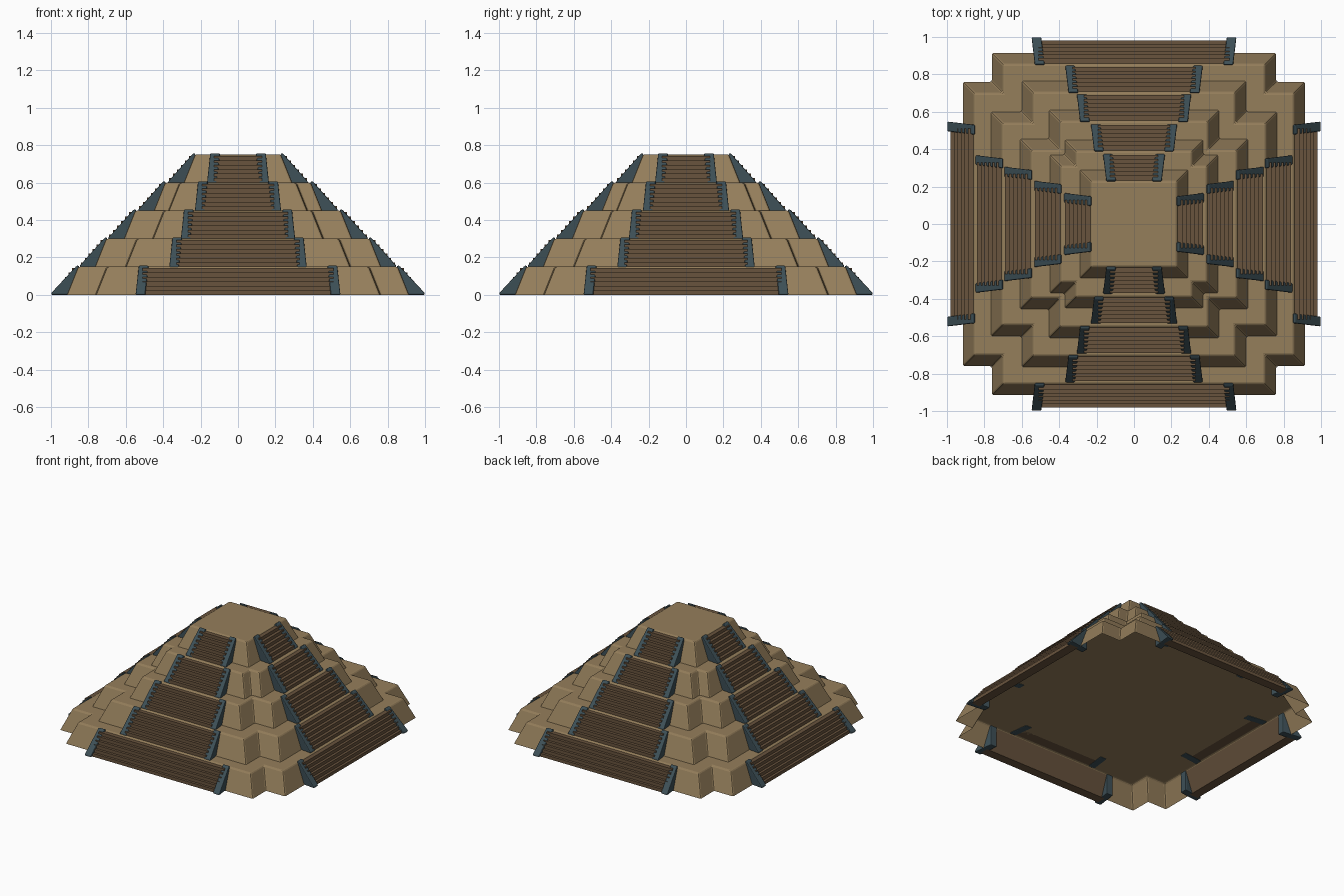
import bpy, bmesh, math
from mathutils import Matrix

if "Cube" in bpy.data.objects:
    bpy.data.objects.remove(bpy.data.objects["Cube"])

H = 0.15          # height of one tier
INSET = 0.06      # how far tier walls lean inward
STEPS = 6


def material(name, rgb):
    m = bpy.data.materials.new(name)
    m.diffuse_color = (*rgb, 1)
    m.use_nodes = True
    m.node_tree.nodes["Principled BSDF"].inputs["Base Color"].default_value = m.diffuse_color
    return m


SAND = material("sandstone", (0.30, 0.21, 0.105))
BROWN = material("brown steps", (0.14, 0.087, 0.047))
TEAL = material("slate teal", (0.047, 0.08, 0.095))


def finish(name, bm, mat, bevel=0, segments=2):
    bmesh.ops.recalc_face_normals(bm, faces=bm.faces)
    me = bpy.data.meshes.new(name)
    bm.to_mesh(me)
    bm.free()
    me.materials.append(mat)
    ob = bpy.data.objects.new(name, me)
    bpy.context.collection.objects.link(ob)
    if bevel:
        mod = ob.modifiers.new("bevel", 'BEVEL')
        mod.width, mod.segments = bevel, segments
        mod.limit_method = 'ANGLE'
    return ob


def outline(a, n):
    """Square of half size a with its corners notched back to n."""
    corner = [(a, a)] if a == n else [(a, n), (n, n), (n, a)]
    pts = []
    for k in range(4):
        c, s = round(math.cos(k * math.pi / 2)), round(math.sin(k * math.pi / 2))
        pts += [(x * c - y * s, x * s + y * c) for x, y in corner]
    return pts


def tier(i, a, n):
    """Leaning walls and flat top, open underneath."""
    bm = bmesh.new()
    z = i * H
    lo = [bm.verts.new((x, y, z)) for x, y in outline(a, n)]
    hi = [bm.verts.new((x, y, z + H)) for x, y in outline(a - INSET, n - INSET)]
    for k in range(len(lo)):
        j = (k + 1) % len(lo)
        bm.faces.new((lo[k], lo[j], hi[j], hi[k]))
    bm.faces.new(hi)
    finish(f"tier_{i + 1}", bm, SAND, 0.01)


def extrude_profile(bm, profile, left, right):
    """Prism from a (distance, z) profile; left and right give x from distance."""
    ends = [[bm.verts.new((f(d), -d, z)) for d, z in profile] for f in (left, right)]
    for k in range(len(profile)):
        j = (k + 1) % len(profile)
        bm.faces.new((ends[0][k], ends[0][j], ends[1][j], ends[1][k]))
    bm.faces.new(ends[0])
    bm.faces.new(ends[1][::-1])


def four_sides(name, build, mat, bevel=0):
    for k, side in enumerate(("front", "right", "back", "left")):
        bm = bmesh.new()
        build(bm)
        bmesh.ops.rotate(bm, verts=bm.verts, cent=(0, 0, 0),
                         matrix=Matrix.Rotation(k * math.pi / 2, 3, 'Z'))
        finish(f"{side}_{name}", bm, mat, bevel)


# half size, notch, stair foot, stair head, rail foot, rail head, rail x at foot
TIERS = [
    (0.915, 0.76, 0.98, 0.87, 1.0, 0.85, 0.522),
    (0.765, 0.60, 0.84, 0.715, 0.848, 0.70, 0.342),
    (0.61, 0.455, 0.69, 0.56, 0.695, 0.545, 0.280),
    (0.45, 0.37, 0.53, 0.40, 0.535, 0.388, 0.205),
    (0.29, 0.29, 0.37, 0.24, 0.375, 0.228, 0.140),
]

for i, (a, n, s0, s1, r0, r1, rx) in enumerate(TIERS):
    z = i * H
    tier(i, a, n)

    # stepped stair block resting against the wall
    def stairs(bm):
        top = H - 0.008
        prof = [(a - 0.002, z)]
        run, rise = (s0 - s1) / STEPS, top / STEPS
        for k in range(STEPS):
            prof += [(s0 - k * run, z + k * rise), (s0 - k * run, z + (k + 1) * rise)]
        prof.append((a - INSET - 0.002, z + top))
        w = rx - 0.012
        extrude_profile(bm, prof, lambda d: -w, lambda d: w)
    four_sides(f"stairs_{i + 1}", stairs, BROWN)

    # pair of wedge rails leaning inward toward the top
    def rails(bm):
        zb = z - (0.004 if i else 0)
        prof = [(r0, zb), (r0 - 0.004, zb + 0.012), (r1 + 0.012, z + H + 0.006),
                (r1, z + H + 0.006), (r1, zb)]
        for s in (-1, 1):
            mid = lambda d: rx - 0.018 * (r0 - d) / (r0 - r1)
            extrude_profile(bm, prof, lambda d: s * (mid(d) - 0.026),
                            lambda d: s * (mid(d) + 0.026))
    four_sides(f"rails_{i + 1}", rails, TEAL, 0.007)
